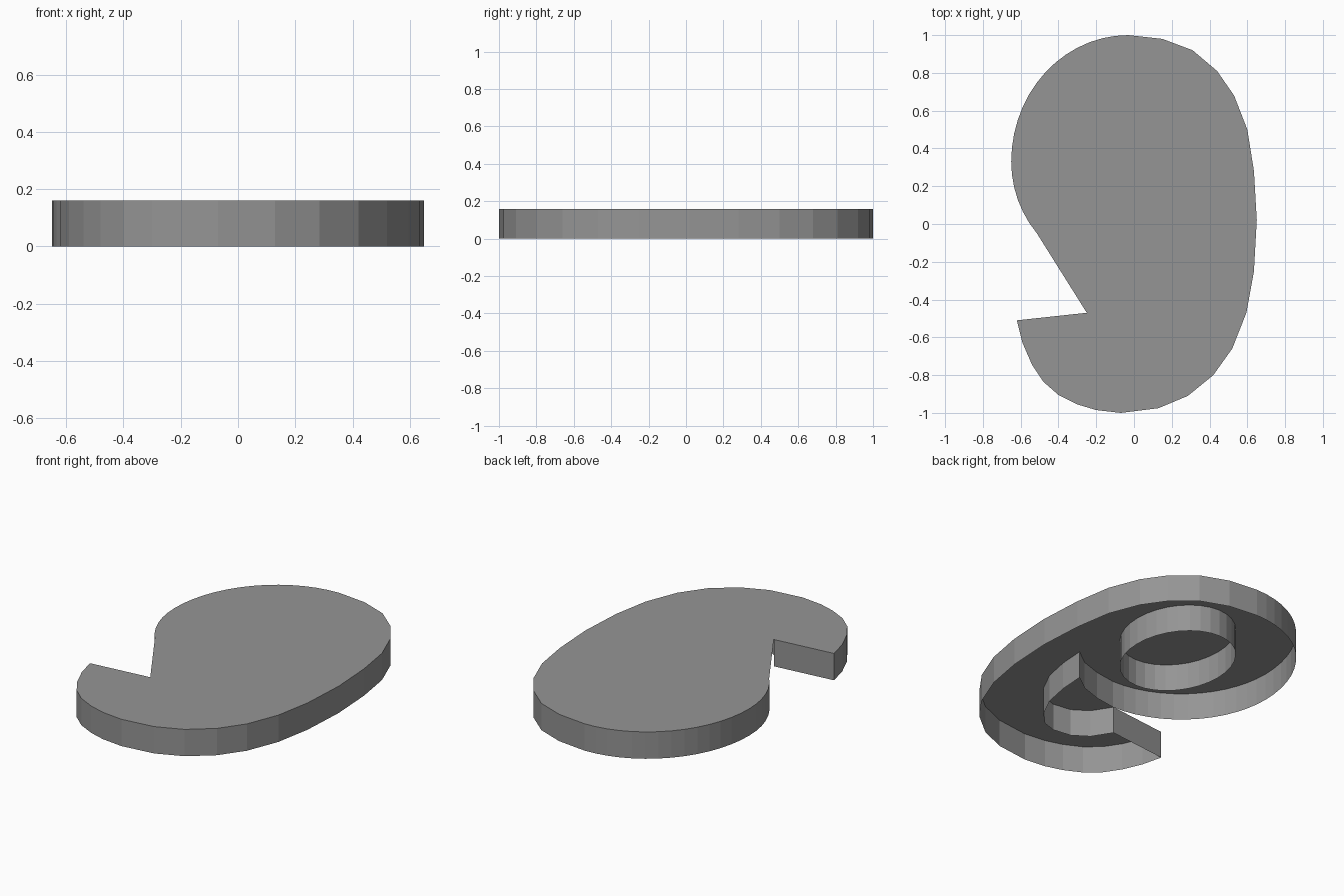
import bpy
import bmesh
from math import sin, cos, radians

cube = bpy.data.objects.get("Cube")
if cube:
    bpy.data.objects.remove(cube)

HEIGHT = 0.16

grey = bpy.data.materials.new("plain_grey")
grey.use_nodes = True
colour = (0.3, 0.3, 0.3, 1)
grey.diffuse_color = colour
grey.node_tree.nodes["Principled BSDF"].inputs["Base Color"].default_value = colour


def arc(centre, radii, start, end, steps):
    """Points along an elliptical arc, angles in degrees."""
    angles = [radians(start + (end - start) * i / steps) for i in range(steps + 1)]
    return [(centre[0] + radii[0] * cos(a), centre[1] + radii[1] * sin(a)) for a in angles]


def make_object(name, build):
    bm = bmesh.new()
    build(bm)
    mesh = bpy.data.meshes.new(name)
    bm.to_mesh(mesh)
    bm.free()
    mesh.materials.append(grey)
    obj = bpy.data.objects.new(name, mesh)
    bpy.context.collection.objects.link(obj)
    return obj


def make_wall(name, loop):
    """Closed vertical ribbon from the ground up to the lid."""
    def build(bm):
        low = [bm.verts.new((x, y, 0)) for x, y in loop]
        high = [bm.verts.new((x, y, HEIGHT)) for x, y in loop]
        for i in range(len(loop)):
            j = (i + 1) % len(loop)
            bm.faces.new((low[i], low[j], high[j], high[i]))
    return make_object(name, build)


def make_lid(name, loop):
    """Single flat sheet closing the top."""
    def build(bm):
        bm.faces.new([bm.verts.new((x, y, HEIGHT)) for x, y in loop])
        bmesh.ops.triangulate(bm, faces=bm.faces[:])
    return make_object(name, build)


# Outer edge, anticlockwise from the tip of the hook
hook_outer = [(-.62, -.51), (-.59, -.63), (-.54, -.745), (-.48, -.835), (-.4, -.905),
              (-.3, -.955), (-.2, -.985), (-.07, -1)]
right_side = [(.13, -.975), (.285, -.91), (.42, -.8), (.52, -.66), (.595, -.47),
              (.635, -.25), (.65, .02), (.635, .28), (.6, .5), (.53, .68),
              (.44, .81), (.31, .92), (.15, .98)]
bowl_top = arc((-.03, .33), (.62, .67), 90, 180, 14)
bowl_side = arc((-.07, .33), (.58, .59), 180, 220, 6)[1:]
bowl_base = arc((-.07, .33), (.58, .59), 220, 270, 7)[1:]

# Inside of the hook, from where the bowl joins the stem
hook_inner = [(.06, -.24), (.18, -.2), (.275, -.13), (.265, -.28), (.235, -.43),
              (.17, -.56), (.1, -.63), (.02, -.655), (-.09, -.64), (-.18, -.58), (-.25, -.47)]

rim = hook_outer + right_side + bowl_top + bowl_side
make_wall("outer_wall", rim + bowl_base + hook_inner)
make_wall("counter_wall", arc((-.015, .35), (.285, .35), 360, 0, 32)[:-1])
make_lid("top_sheet", rim + hook_inner[-1:])
